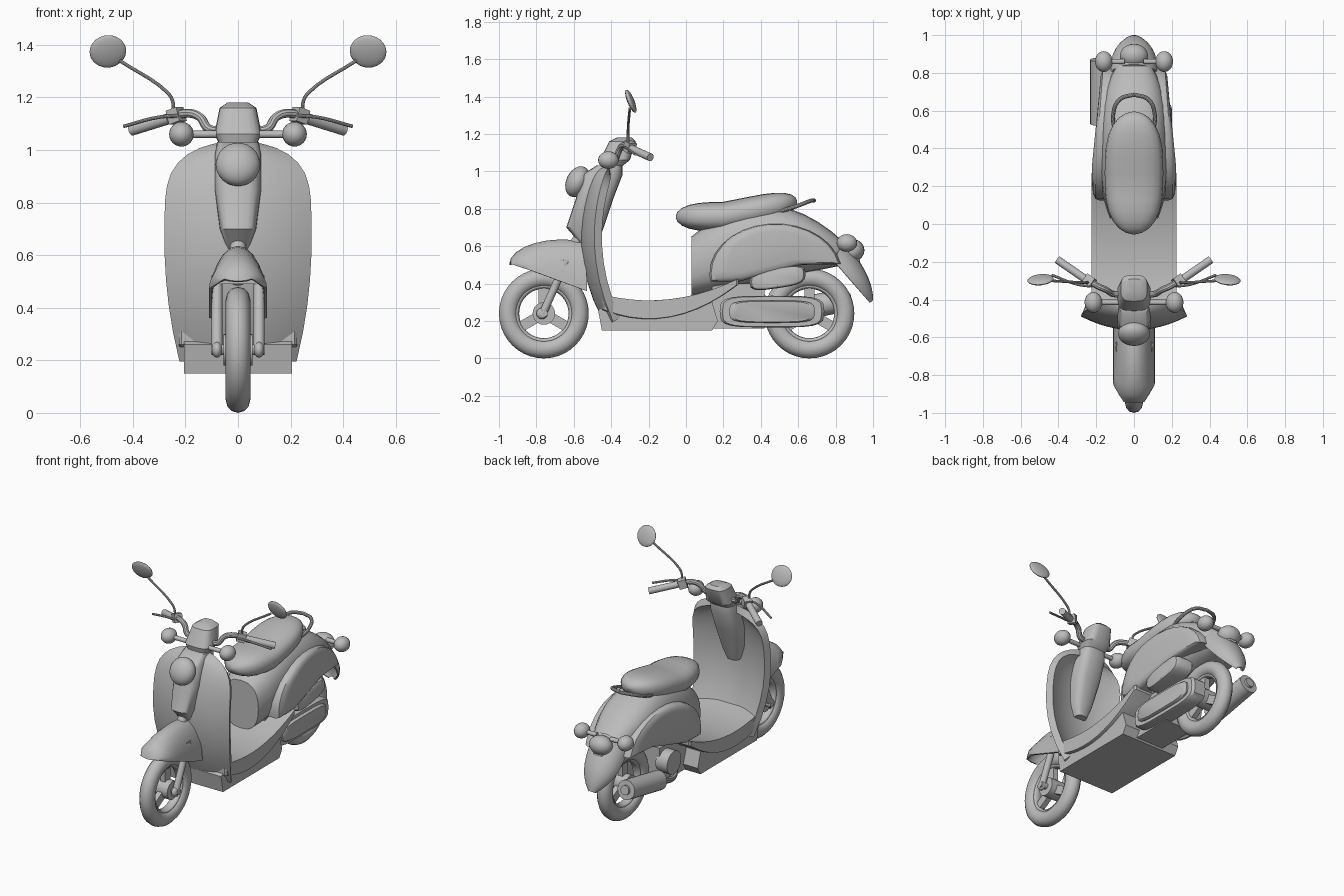
import bpy, bmesh
from math import sin, cos, pi, radians, sqrt
from mathutils import Vector

if "Cube" in bpy.data.objects:
    bpy.data.objects.remove(bpy.data.objects["Cube"])

GREY = (.5, .5, .5, 1)
paint = bpy.data.materials.new("grey")
paint.use_nodes = True
paint.diffuse_color = GREY
paint.node_tree.nodes["Principled BSDF"].inputs["Base Color"].default_value = GREY
parts = []


def register(name, ob):
    ob.name = name
    ob.data.materials.append(paint)
    parts.append(ob)
    return ob


def link(name, data):
    ob = bpy.data.objects.new(name, data)
    bpy.context.collection.objects.link(ob)
    return register(name, ob)


def steps(count):
    return [k / count for k in range(count + 1)]


def soft(value, power):
    return abs(value) ** power * (1 if value > 0 else -1)


def oval(cy, cz, ry, rz, power=.8, slope=0, count=20):
    """Rounded outline, squarer as the power falls, optionally sloping."""
    points = []
    for t in steps(count)[:-1]:
        y = ry * soft(cos(2 * pi * t), power)
        points.append((cy + y, cz + rz * soft(sin(2 * pi * t), power) + slope * y))
    return points


def skin(name, rows, closed=True, thickness=0):
    """Skin rows of points; closed rows get end caps, open ones become a shell."""
    bm = bmesh.new()
    grid = [[bm.verts.new(p) for p in row] for row in rows]
    count = len(grid[0])
    for a, b in zip(grid, grid[1:]):
        for i in range(count if closed else count - 1):
            j = (i + 1) % count
            bm.faces.new((a[i], a[j], b[j], b[i]))
    if closed:
        bm.faces.new(grid[0])
        bm.faces.new(grid[-1])
    bmesh.ops.recalc_face_normals(bm, faces=bm.faces)
    mesh = bpy.data.meshes.new(name)
    bm.to_mesh(mesh)
    bm.free()
    ob = link(name, mesh)
    if thickness:
        mod = ob.modifiers.new("thickness", "SOLIDIFY")
        mod.thickness = thickness
        mod.offset = 0


def loft_up(name, stations):
    """Stations are (z, centre y, half depth, half width)."""
    skin(name, [[(x, y, z) for x, y in oval(0, cy, w, d, .6)] for z, cy, d, w in stations])


def loft_back(name, stations):
    """Stations are (y, centre z, half height, half width)."""
    skin(name, [[(x, y, z) for x, z in oval(0, cz, w, h)] for y, cz, h, w in stations])


def panel(name, outline, levels, taper=0):
    """Side outline (y, z) carried through levels (x, scale), drawn in towards the rear."""
    cy, cz = (sum(axis) / len(outline) for axis in zip(*outline))
    skin(name, [[(x - soft(x, 0) * taper * max(0, y - .25), cy + (y - cy) * s, cz + (z - cz) * s)
                 for y, z in outline] for x, s in levels])


def fender(name, ridge, rim, width):
    """Arched shell between a ridge line and two lower rims, as functions of t."""
    rows = []
    for t in steps(8):
        top, low = Vector(ridge(t)), Vector(rim(t))
        row = []
        for u in steps(12):
            y, z = low.lerp(top, sqrt(max(0, sin(pi * u))) * sqrt(max(0, sin(pi * u))))
            row.append((-width(t) * cos(pi * u), y, z))
        rows.append(row)
    skin(name, rows, closed=False, thickness=.012)


def tube(name, points, radius, side=1):
    curve = bpy.data.curves.new(name, "CURVE")
    curve.dimensions = "3D"
    curve.bevel_depth = radius
    curve.bevel_resolution = 3
    curve.resolution_u = 5
    curve.use_fill_caps = True
    spline = curve.splines.new("BEZIER")
    spline.bezier_points.add(len(points) - 1)
    for knot, (x, y, z) in zip(spline.bezier_points, points):
        knot.co = (side * x, y, z)
        knot.handle_left_type = knot.handle_right_type = "AUTO"
    link(name, curve)


def ball(name, loc, size, rot=(0, 0, 0)):
    bpy.ops.mesh.primitive_uv_sphere_add(segments=20, ring_count=12, location=loc, rotation=rot)
    register(name, bpy.context.object).scale = size


def rod(name, start, end, radius):
    start, end = Vector(start), Vector(end)
    axis = end - start
    bpy.ops.mesh.primitive_cylinder_add(vertices=24, radius=radius, depth=axis.length,
                                        location=(start + end) / 2,
                                        rotation=axis.to_track_quat("Z", "Y").to_euler())
    register(name, bpy.context.object)


def box(name, loc, size, rot=(0, 0, 0)):
    bpy.ops.mesh.primitive_cube_add(size=1, location=loc, rotation=rot)
    register(name, bpy.context.object).scale = size


def ring(name, y, major, minor, stretch):
    bpy.ops.mesh.primitive_torus_add(major_radius=major, minor_radius=minor, major_segments=40,
                                     location=(0, y, .24), rotation=(0, pi / 2, 0))
    register(name, bpy.context.object).scale.z = stretch


# Wheels
for label, y in (("front", -.76), ("rear", .66)):
    ring(label + "_tyre", y, .19, .05, .94)
    ring(label + "_rim", y, .146, .014, 2)
    for kind, reach, radius in (("_hub", .055, .06), ("_axle", .1, .02)):
        rod(label + kind, (-reach, y, .24), (reach, y, .24), radius)
    for a in (pi / 2, pi * 7 / 6, pi * 11 / 6):
        box(label + "_spoke", (0, y + .1 * cos(a), .24 + .1 * sin(a)), (.035, .1, .055), (a, 0, 0))

# Front fender and tail fender
fender("front_fender",
       lambda t: (-.66 + .28 * cos(pi * (1 - .65 * t)), .5 + .13 * sin(pi * (1 - .65 * t))),
       lambda t: (-.94 + .41 * t, .51 - .15 * t),
       lambda t: .05 + .055 * min(1, 4 * t))
fender("tail_fender",
       lambda t: (.84 + .155 * sin(pi / 2 * t), .63 - .32 * t),
       lambda t: (.79 + .19 * t, .52 - .22 * t),
       lambda t: .02 + .1 * (1 - t ** 3))

# Leg shield, widest at mid height and swept back at its edges
shield = []
for t in steps(14):
    z = 1.005 - .8 * t * t
    rise = z - .65
    half = .27 * sqrt(1 - (rise / .36) ** 5) if rise > 0 else .27 - .28 * rise ** 2
    middle, edge = .6 * rise ** 2 - .54, .5 * rise ** 2 - .47
    shield.append([(half * u, middle + (edge - middle) * u * u, z)
                   for u in (2 * v - 1 for v in steps(12))])
skin("leg_shield", shield, closed=False, thickness=.045)

# Steering column cover, handlebar cover and headlight
loft_up("column_cover", [(1.03, -.41, .07, .08), (.98, -.45, .11, .09), (.85, -.49, .1, .09),
                         (.7, -.54, .1, .07), (.62, -.52, .05, .04)])
loft_up("handlebar_cover", [(1.02, -.4, .05, .07), (1.06, -.38, .08, .09),
                            (1.16, -.34, .07, .07), (1.18, -.33, .04, .04)])
ball("headlight", (0, -.58, .945), (.085, .06, .087), (-.45, 0, 0))
rod("steering_tube", (0, -.55, .68), (0, -.66, .5), .03)
box("fork_bridge", (0, -.65, .51), (.19, .05, .04))

# Floor board with a sagging profile, and the pan beneath it
run = [.73 * t - .45 for t in steps(10)]
floor = [(y, .31 + .5 * (y + .2) ** 2) for y in run]
floor += [(y, .21 + .8 * (y + .2) ** 2) for y in reversed(run)]
panel("floor_board", floor, [(-.225, .97), (-.215, 1), (.215, 1), (.225, .97)])
panel("underside_pan", [(-.45, .15), (.14, .15), (.17, .2), (.14, .3), (-.4, .3), (-.47, .26)],
      [(-.205, 1), (.205, 1)])

# Seat, level in front and rising to the rear
seat = []
for t in steps(14):
    u = -.999 * cos(pi * t)
    y = .27 + .325 * u
    seat.append((y, .757 + .2 * max(0, y - .2), .08 * sqrt(1 - u ** 4), .155 * sqrt(1 - abs(u) ** 3)))
loft_back("seat", seat)

# Body under the seat, arched on top and pinched at the tail
body = []
for t in steps(12):
    y = .03 + .9 * t
    top, low = .82 - 1.1 * (y - .42) ** 2, .33 + .2 * y
    body.append((y, (top + low) / 2, (top - low) / 2, .18 * (1 - abs((y - .4) / .56) ** 3)))
loft_back("rear_body", body)

# Rear lamp
ball("rear_lamp", (0, .89, .575), (.075, .065, .06), (.5, 0, 0))

arch = [(.48 + .355 * cos(a), .45 + .27 * sin(a)) for a in (.2 + (pi - .2) * t for t in steps(14))]
arch += [(.13, .41), (.28, .41), (.62, .5)]
dome = ((.1, 1), (.185, 1), (.205, .97), (.217, .88), (.223, .7))
for s, side in ((1, "left_"), (-1, "right_")):
    # Rear side panel and grab rail
    panel(side + "side_panel", arch, [(s * x, scale) for x, scale in dome], .07)
    tube(side + "grab_rail", [(0, .685, .845), (.075, .66, .84), (.11, .58, .81), (.1, .48, .78)], .011, s)
    # Fork leg
    rod(side + "fork_leg", (s * .08, -.77, .23), (s * .08, -.64, .52), .021)
    ball(side + "fork_end", (s * .08, -.77, .24), (.02, .03, .03))
    # Handlebar, grip and lever
    tube(side + "handlebar", [(.05, -.37, 1.08), (.11, -.37, 1.08), (.145, -.35, 1.125),
                              (.19, -.33, 1.14), (.27, -.28, 1.115)], .017, s)
    rod(side + "grip", (s * .26, -.29, 1.12), (s * .405, -.19, 1.075), .021)
    box(side + "switch_box", (s * .235, -.3, 1.13), (.05, .05, .055), (0, s * .3, s * .6))
    tube(side + "brake_lever", [(.23, -.33, 1.13), (.3, -.32, 1.125), (.435, -.27, 1.09)], .007, s)
    # Mirror
    tube(side + "mirror_stem", [(.245, -.31, 1.13), (.25, -.31, 1.19), (.27, -.31, 1.22),
                                (.45, -.3, 1.34)], .007, s)
    ball(side + "mirror", (s * .495, -.295, 1.375), (.07, .018, .066), (.38, 0, -s * .1))
    # Turn signals
    for label, reach, y, z in (("front_signal", .215, -.415, 1.06), ("rear_signal", .16, .86, .617)):
        rod(side + label + "_arm", (s * .05, y, z), (s * reach, y, z), .014)
        ball(side + label, (s * reach, y, z), (.047, .055, .047))

# Engine, drive case and air box
box("engine_block", (0, .28, .28), (.2, .28, .24))
rod("engine_cover", (-.08, .36, .3), (-.165, .36, .3), .075)
panel("drive_case", oval(.46, .25, .28, .085, .5), [(.06, 1), (.14, 1), (.155, .95)])
panel("drive_case_lid", oval(.46, .25, .23, .06, .5), [(.14, 1), (.165, 1), (.175, .92)])
panel("air_box", oval(.49, .43, .15, .055, .6, .15), [(.08, 1), (.175, 1), (.195, .93), (.2, .8)])

# Exhaust
tube("exhaust_pipe", [(-.06, .2, .2), (-.13, .32, .18), (-.17, .54, .25)], .02)
rod("muffler", (-.17, .53, .25), (-.17, .87, .315), .062)
rod("muffler_tip", (-.17, .86, .313), (-.17, .885, .318), .03)

# Bake shells and tubes to meshes, then smooth the curved surfaces
bpy.ops.object.select_all(action="DESELECT")
for ob in parts:
    ob.select_set(True)
bpy.context.view_layer.objects.active = parts[0]
bpy.ops.object.convert(target="MESH")
bpy.ops.object.shade_smooth_by_angle(angle=radians(35))
